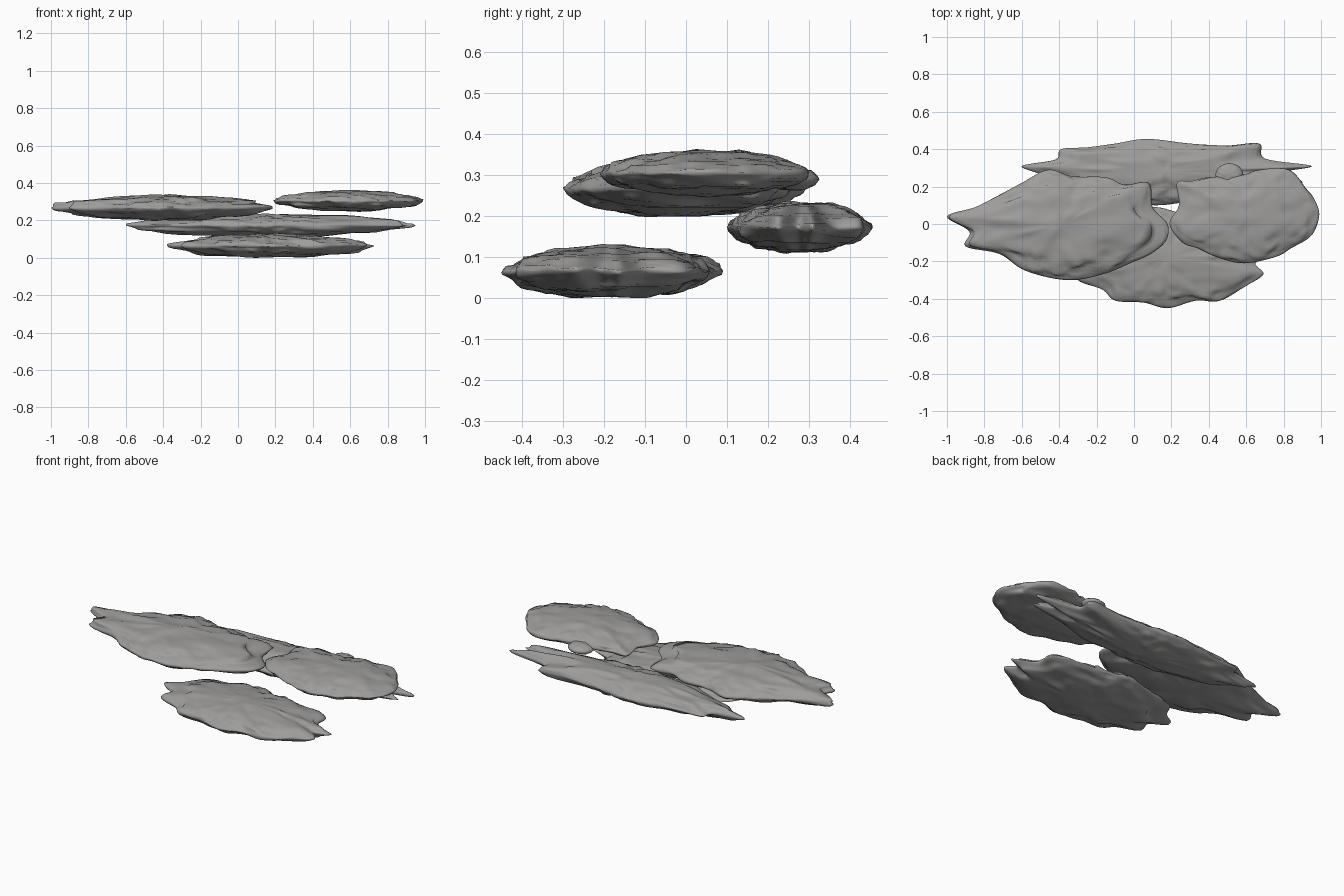
import bpy, bmesh, math
from mathutils import Vector, noise

if "Cube" in bpy.data.objects:
    bpy.data.objects.remove(bpy.data.objects["Cube"])

grey = bpy.data.materials.new("storm grey")
grey.diffuse_color = (0.34, 0.335, 0.33, 1)
grey.use_nodes = True
grey.node_tree.nodes["Principled BSDF"].inputs["Base Color"].default_value = grey.diffuse_color


def closed_curve(pts, steps=7):
    """Smooth closed curve through the outline points."""
    out, n = [], len(pts)
    for i in range(n):
        a, b, c, d = (Vector(pts[(i + k) % n]) for k in (-1, 0, 1, 2))
        for s in range(steps):
            t = s / steps
            out.append(0.5 * (2 * b + (c - a) * t + (2 * a - 5 * b + 4 * c - d) * t * t
                              + (3 * b - a - 3 * c + d) * t ** 3))
    return out


def cloud(name, centre, half, outline, seed, rough=0.10, rings=28):
    """Flat lens with a ragged rim: latitude rings scaled from the outline."""
    rim = closed_curve(outline)
    c = Vector(centre)
    bm = bmesh.new()

    def point(p, phi):
        r = Vector((p.x - c.x, p.y - c.y, 0))
        ang = r.normalized()
        d = Vector((ang.x * math.cos(phi), ang.y * math.cos(phi), math.sin(phi)))
        off = min(1, abs(math.sin(phi)) * 2.5)
        n = noise.noise(d * 3.2 + Vector((seed, seed * 2, 0)))
        n2 = noise.noise(d * 6 + Vector((0, seed, seed)))
        k = math.cos(phi) * (1 + off * (rough * (n + 0.5 * n2) - 0.04))
        z = half * math.sin(phi) * (1 + 0.18 * n) + 0.12 * half * n2 * math.cos(phi)
        return c + r * k + Vector((0, 0, z))

    rows = []
    for i in range(1, rings):
        phi = -math.pi / 2 + math.pi * i / rings
        rows.append([bm.verts.new(point(p, phi)) for p in rim])
    m = len(rim)
    for lo, hi in zip(rows, rows[1:]):
        for j in range(m):
            bm.faces.new((lo[j], lo[(j + 1) % m], hi[(j + 1) % m], hi[j]))
    for row, s in ((rows[0], -1), (rows[-1], 1)):
        pole = bm.verts.new(c + Vector((0, 0, s * half)))
        for j in range(m):
            bm.faces.new((row[j], row[(j + 1) % m], pole))
    bmesh.ops.recalc_face_normals(bm, faces=bm.faces)
    me = bpy.data.meshes.new(name)
    bm.to_mesh(me)
    bm.free()
    me.materials.append(grey)
    for f in me.polygons:
        f.use_smooth = True
    ob = bpy.data.objects.new(name, me)
    bpy.context.collection.objects.link(ob)
    return ob


# Large left layer
cloud("left_cloud", (-0.38, 0.0, 0.267), 0.066, [
    (-1.0, 0.04), (-0.85, 0.09), (-0.73, 0.15), (-0.6, 0.22), (-0.46, 0.29), (-0.33, 0.255),
    (-0.15, 0.25), (-0.05, 0.21), (0.08, 0.22), (0.1, 0.09), (0.18, 0.0), (0.17, -0.09),
    (0.09, -0.16), (-0.02, -0.21), (-0.17, -0.27), (-0.36, -0.30), (-0.58, -0.25),
    (-0.72, -0.16), (-0.9, -0.12), (-0.88, -0.04)], 1.3)

# High right layer with a small puff at its back edge
cloud("right_cloud", (0.6, 0.05, 0.304), 0.055, [
    (0.19, 0.0), (0.24, 0.1), (0.23, 0.22), (0.31, 0.23), (0.4, 0.25), (0.57, 0.26),
    (0.67, 0.29), (0.83, 0.29), (0.92, 0.19), (0.96, 0.14), (0.99, 0.05), (0.95, -0.06),
    (0.84, -0.13), (0.76, -0.175), (0.59, -0.21), (0.45, -0.18), (0.34, -0.13), (0.26, -0.1)], 4.7)
cloud("right_cloud_puff", (0.51, 0.26, 0.29), 0.028, [
    (0.51 + 0.075 * math.cos(i * math.pi / 4), 0.26 + 0.065 * math.sin(i * math.pi / 4))
    for i in range(8)], 2.1, 0.03, 12)

# Long back layer
cloud("back_cloud", (0.16, 0.28, 0.173), 0.060, [
    (-0.6, 0.31), (-0.42, 0.345), (-0.39, 0.4), (-0.25, 0.41), (-0.1, 0.43), (0.07, 0.455),
    (0.3, 0.43), (0.5, 0.42), (0.67, 0.43), (0.7, 0.35), (0.95, 0.31), (0.8, 0.275),
    (0.9, 0.22), (0.7, 0.18), (0.52, 0.14), (0.3, 0.12), (0.12, 0.1), (-0.1, 0.12),
    (-0.28, 0.17), (-0.42, 0.21), (-0.5, 0.265)], 7.9)

# Low front layer
cloud("front_cloud", (0.17, -0.18, 0.064), 0.062, [
    (-0.38, -0.15), (-0.3, -0.08), (-0.25, 0.0), (-0.1, 0.04), (0.1, 0.09), (0.25, 0.06),
    (0.42, 0.05), (0.58, 0.0), (0.6, -0.1), (0.73, -0.16), (0.65, -0.21), (0.69, -0.27),
    (0.6, -0.33), (0.46, -0.41), (0.33, -0.41), (0.18, -0.45), (0.05, -0.42),
    (-0.1, -0.41), (-0.17, -0.35), (-0.3, -0.3), (-0.29, -0.22)], 11.2)
